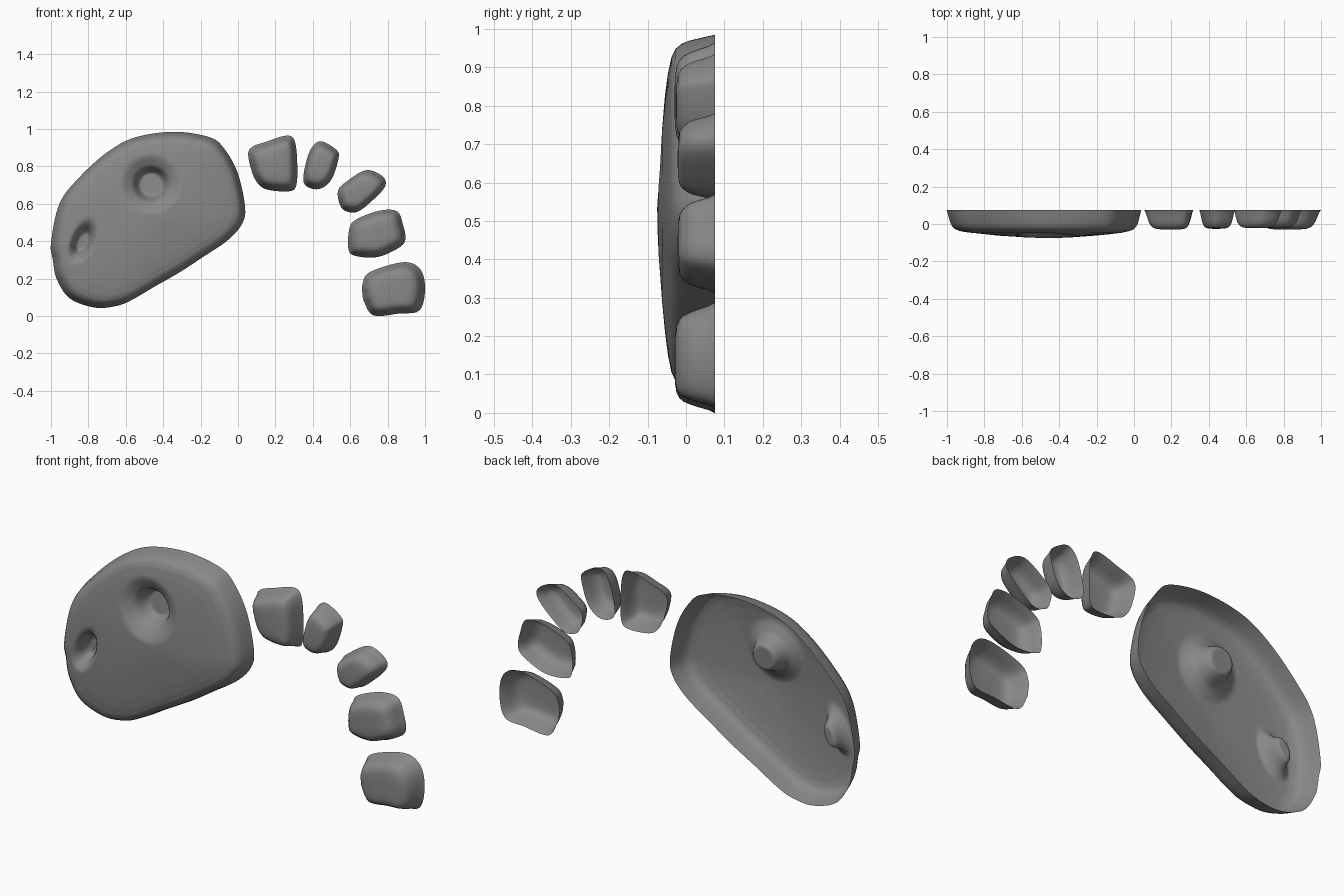
import bpy, bmesh
from math import cos, sin, hypot
from mathutils import Vector

if "Cube" in bpy.data.objects:
    bpy.data.objects.remove(bpy.data.objects["Cube"])

grey = bpy.data.materials.new("dark_grey")
grey.diffuse_color = (0.25, 0.25, 0.25, 1)
grey.use_nodes = True
grey.node_tree.nodes["Principled BSDF"].inputs["Base Color"].default_value = grey.diffuse_color


def loop(pts, steps):
    """Closed smooth curve through the outline points."""
    out, n = [], len(pts)
    p = [Vector(q) for q in pts]
    for i in range(n):
        a, b, c, d = p[i - 1], p[i], p[(i + 1) % n], p[(i + 2) % n]
        for k in range(steps):
            t = k / steps
            out.append(0.5 * (2 * b + (c - a) * t + (2 * a - 5 * b + 4 * c - d) * t * t
                              + (3 * b - a - 3 * c + d) * t ** 3))
    return out


def smooth(t):
    t = min(1, max(0, t))
    return t * t * (3 - 2 * t)


def dent(x, z, cx, cz, rx, rz, ang, wide, deep):
    """Funnel with a steep flat-bottomed well, sunk towards the back."""
    u = (x - cx) * cos(ang) + (z - cz) * sin(ang)
    v = -(x - cx) * sin(ang) + (z - cz) * cos(ang)
    r = hypot(u / rx, v / rz)
    return 0.045 * smooth((wide - r) / (wide - 0.9)) + deep * smooth((1.45 - r) / 0.65)


def shell(name, outline, centre, profile, steps, sub, dents=()):
    """Open-backed shell: outline rings shrinking along a depth profile."""
    ring = loop(outline, steps)
    c = Vector(centre)
    bm = bmesh.new()

    def point(q, y):
        return bm.verts.new((q.x, y + sum(dent(q.x, q.y, *d) for d in dents), q.y))

    levels = []
    for (s0, y0), (s1, y1) in zip(profile, profile[1:]):
        m = max(1, round((s0 - s1) * sub))
        levels += [(s0 + (s1 - s0) * k / m, y0 + (y1 - y0) * k / m) for k in range(m)]
    rows = [[point(c + (q - c) * s, y) for q in ring] for s, y in levels]
    n = len(ring)
    for a, b in zip(rows, rows[1:]):
        for i in range(n):
            j = (i + 1) % n
            bm.faces.new((a[i], a[j], b[j], b[i]))
    tip = point(c, profile[-1][1])
    for i in range(n):
        bm.faces.new((rows[-1][i], rows[-1][(i + 1) % n], tip))
    bm.normal_update()
    if sum(f.normal.y * f.calc_area() for f in bm.faces) > 0:
        bmesh.ops.reverse_faces(bm, faces=bm.faces[:])
    for f in bm.faces:
        f.smooth = True
    me = bpy.data.meshes.new(name)
    bm.to_mesh(me)
    bm.free()
    me.materials.append(grey)
    bpy.context.collection.objects.link(bpy.data.objects.new(name, me))


# Large pad with two dents
pad = [(-0.34, 0.985), (-0.15, 0.955), (-0.07, 0.89), (0, 0.76), (0.038, 0.58),
       (0.02, 0.49), (-0.055, 0.405), (-0.18, 0.32), (-0.31, 0.235), (-0.45, 0.155),
       (-0.56, 0.09), (-0.645, 0.055), (-0.765, 0.045), (-0.9, 0.095), (-0.97, 0.2),
       (-0.99, 0.3), (-1.0, 0.39), (-0.955, 0.6), (-0.85, 0.74), (-0.70, 0.875), (-0.55, 0.955)]
pad_profile = [(1, .075), (.985, .045), (.967, .01), (.95, -.01), (.92, -.027), (.87, -.038),
               (.78, -.047), (.65, -.055), (.5, -.062), (.25, -.071), (.12, -.074), (0, -.075)]
shell("large_pad", pad, (-0.45, 0.53), pad_profile, 8, 64,
      [(-0.465, 0.705, 0.07, 0.07, 0, 2.4, .062), (-0.83, 0.40, 0.058, 0.03, 1.15, 2.3, .04)])

# Five small pads along the arc
small = [
    [(.06, .89), (.16, .935), (.265, .965), (.305, .93), (.317, .81), (.312, .70),
     (.275, .667), (.16, .675), (.105, .71), (.07, .785)],
    [(.41, .92), (.455, .932), (.53, .885), (.537, .84), (.505, .74), (.46, .69),
     (.41, .678), (.36, .70), (.35, .75), (.375, .86)],
    [(.535, .67), (.575, .715), (.685, .78), (.775, .745), (.785, .69), (.71, .61),
     (.633, .555), (.565, .567), (.54, .61)],
    [(.595, .465), (.63, .515), (.755, .563), (.85, .56), (.883, .485), (.895, .41),
     (.86, .365), (.745, .315), (.625, .322), (.59, .36)],
    [(.665, .17), (.705, .235), (.885, .288), (.975, .25), (1.0, .145), (.97, .03),
     (.86, .013), (.725, .003), (.675, .075), (.665, .12)],
]
fronts = [-.03, -.026, -.022, -.022, -.03]
for i, (pts, f) in enumerate(zip(small, fronts)):
    mid = sum((Vector(p) for p in pts), Vector((0, 0))) / len(pts)
    prof = [(1, .075), (.94, .058), (.89, .034), (.84, .013), (.78, f + .024), (.71, f + .013),
            (.6, f + .005), (.4, f + .001), (0, f)]
    shell(f"small_pad_{i + 1}", pts, mid, prof, 5, 8)
